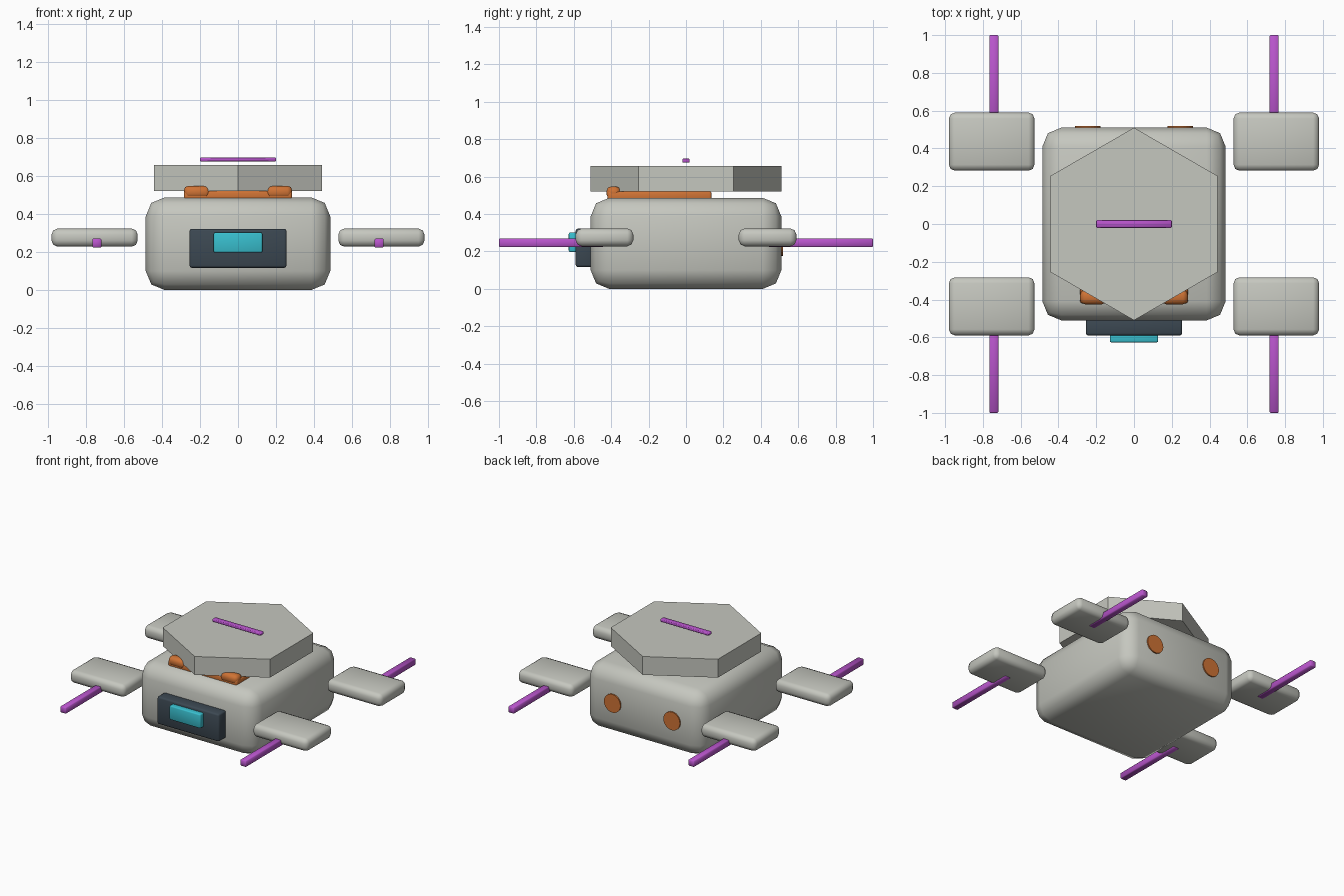
import bpy
import math

cube = bpy.data.objects.get("Cube")
if cube:
    bpy.data.objects.remove(cube, do_unlink=True)


def material(name, rgb):
    m = bpy.data.materials.new(name)
    m.use_nodes = True
    m.diffuse_color = (*rgb, 1)
    m.node_tree.nodes["Principled BSDF"].inputs["Base Color"].default_value = (*rgb, 1)
    return m


GREY = material("warm grey", (0.56, 0.57, 0.52))
DARK = material("dark slate", (0.045, 0.065, 0.085))
TEAL = material("teal", (0.04, 0.52, 0.62))
ORANGE = material("orange", (0.62, 0.17, 0.035))
PURPLE = material("purple", (0.48, 0.09, 0.6))


def finish(ob, name, mat, bevel=0, segments=2):
    ob.name = name
    ob.data.materials.append(mat)
    bpy.ops.object.transform_apply(location=False, rotation=True, scale=True)
    if bevel:
        mod = ob.modifiers.new("rounded edges", "BEVEL")
        mod.width = bevel
        mod.segments = segments
        bpy.ops.object.modifier_apply(modifier=mod.name)
        bpy.ops.object.shade_smooth_by_angle(angle=math.radians(50))
    return ob


def box(name, mat, x, y, z, bevel=0, segments=2):
    """Box spanning the (low, high) pairs x, y and z."""
    spans = (x, y, z)
    bpy.ops.mesh.primitive_cube_add(size=1, location=[(a + b) / 2 for a, b in spans])
    ob = bpy.context.object
    ob.scale = [b - a for a, b in spans]
    return finish(ob, name, mat, bevel, segments)


def cylinder(name, mat, sides, radius, depth, location, rotation=(0, 0, 0)):
    bpy.ops.mesh.primitive_cylinder_add(vertices=sides, radius=radius, depth=depth,
                                        location=location, rotation=rotation)
    return finish(bpy.context.object, name, mat)


def span(side, low, high):
    """Mirror a (low, high) pair to the given side of zero."""
    return tuple(sorted((side * low, side * high)))


# Rounded body
box("body", GREY, (-0.485, 0.485), (-0.51, 0.51), (0, 0.487), 0.1)

# Front panel and its screen
box("front_panel", DARK, (-0.255, 0.255), (-0.59, -0.49), (0.117, 0.322), 0.012)
box("front_screen", TEAL, (-0.128, 0.128), (-0.627, -0.57), (0.197, 0.302), 0.008)

# Orange plate with raised front pads under the hexagonal lid
box("neck_plate", ORANGE, (-0.285, 0.285), (-0.42, 0.137), (0.465, 0.522), 0.012)

# Hexagonal lid with a bar floating above it
cylinder("hexagon_lid", GREY, 6, 0.51, 0.137, (0, 0, 0.589))
box("top_bar", PURPLE, (-0.2, 0.2), (-0.02, 0.02), (0.676, 0.696), 0.003, 1)

for side, word in ((1, "left"), (-1, "right")):
    box(f"{word}_neck_pad", ORANGE, span(side, 0.145, 0.285), (-0.425, -0.35),
        (0.48, 0.548), 0.025)
    # Round lights on the back
    cylinder(f"{word}_back_light", ORANGE, 24, 0.068, 0.03, (side * 0.245, 0.504, 0.245),
             (math.pi / 2, 0, 0))
    # Corner paddles with rods
    for end, place in ((-1, "front"), (1, "back")):
        box(f"{place}_{word}_paddle", GREY, span(side, 0.527, 0.98), span(end, 0.282, 0.59),
            (0.228, 0.323), 0.032)
        box(f"{place}_{word}_rod", PURPLE, span(side, 0.718, 0.766), span(end, 0.44, 1),
            (0.223, 0.27), 0.005, 1)
